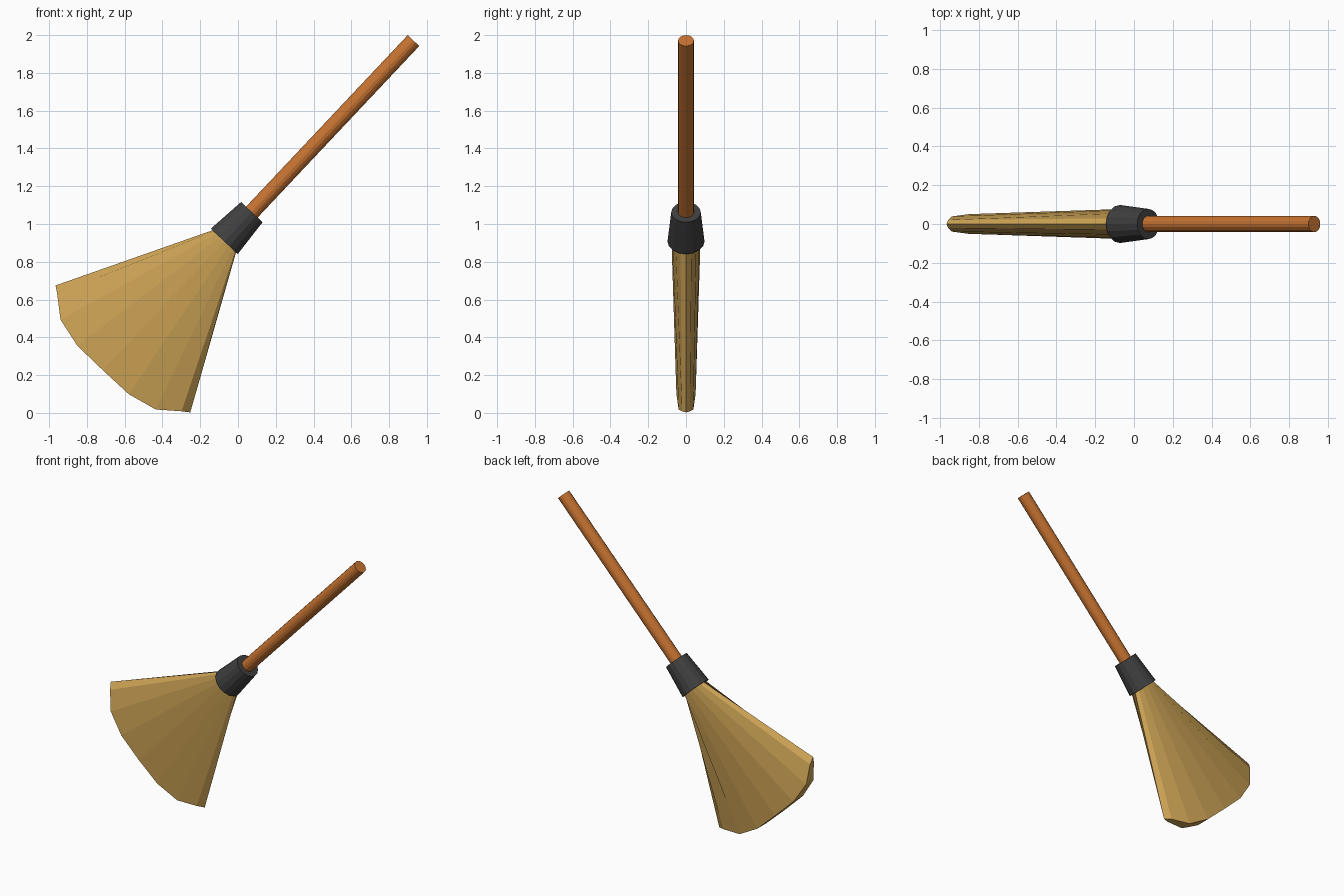
import bpy, bmesh
from math import cos, sin, tau, radians
from mathutils import Matrix

if "Cube" in bpy.data.objects:
    bpy.data.objects.remove(bpy.data.objects["Cube"])

# Local frame: origin at the handle tip, +Z along the handle, tilted about Y
FRAME = Matrix.Translation((0.929, 0, 1.971)) @ Matrix.Rotation(radians(43.3), 4, 'Y')


def finish(name, bm, color):
    bmesh.ops.recalc_face_normals(bm, faces=bm.faces)
    me = bpy.data.meshes.new(name)
    bm.to_mesh(me)
    bm.free()
    ob = bpy.data.objects.new(name, me)
    bpy.context.collection.objects.link(ob)
    ob.matrix_world = FRAME
    mat = bpy.data.materials.new(name + "_colour")
    mat.diffuse_color = (*color, 1)
    mat.use_nodes = True
    mat.node_tree.nodes["Principled BSDF"].inputs["Base Color"].default_value = mat.diffuse_color
    me.materials.append(mat)


def tapered(name, r_low, r_high, z_low, z_high, sides, color):
    bm = bmesh.new()
    bmesh.ops.create_cone(bm, cap_ends=True, segments=sides, radius1=r_low, radius2=r_high,
                          depth=z_high - z_low,
                          matrix=Matrix.Translation((0, 0, (z_low + z_high) / 2)))
    finish(name, bm, color)


# Handle and binding collar
tapered("handle", 0.042, 0.042, -1.32, 0, 16, (0.56, 0.17, 0.03))
tapered("collar", 0.098, 0.078, -1.461, -1.248, 16, (0.05, 0.05, 0.05))

# Bristles: round at the collar, fanning to a flat ellipse with a curved tip
N = 16
tip_z = [-2.243, -2.27, -2.357, -2.396, -2.398]    # from fan edge to middle
bm = bmesh.new()
top, tip = [], []
for i in range(N):
    c, s = cos(tau * i / N), sin(tau * i / N)
    k = i % 8
    top.append(bm.verts.new((0.08 * c, 0.077 * s, -1.45)))
    tip.append(bm.verts.new((0.49 * c, 0.055 * s, tip_z[min(k, 8 - k)])))
for i in range(N):
    j = (i + 1) % N
    bm.faces.new((top[i], top[j], tip[j], tip[i]))
bm.faces.new(top)
# Tip closed by strips across the thickness
for i in range(N // 2):
    strip = [tip[i], tip[i + 1], tip[-i - 1], tip[-i % N]]
    bm.faces.new(list(dict.fromkeys(strip)))
finish("bristles", bm, (0.60, 0.36, 0.09))
